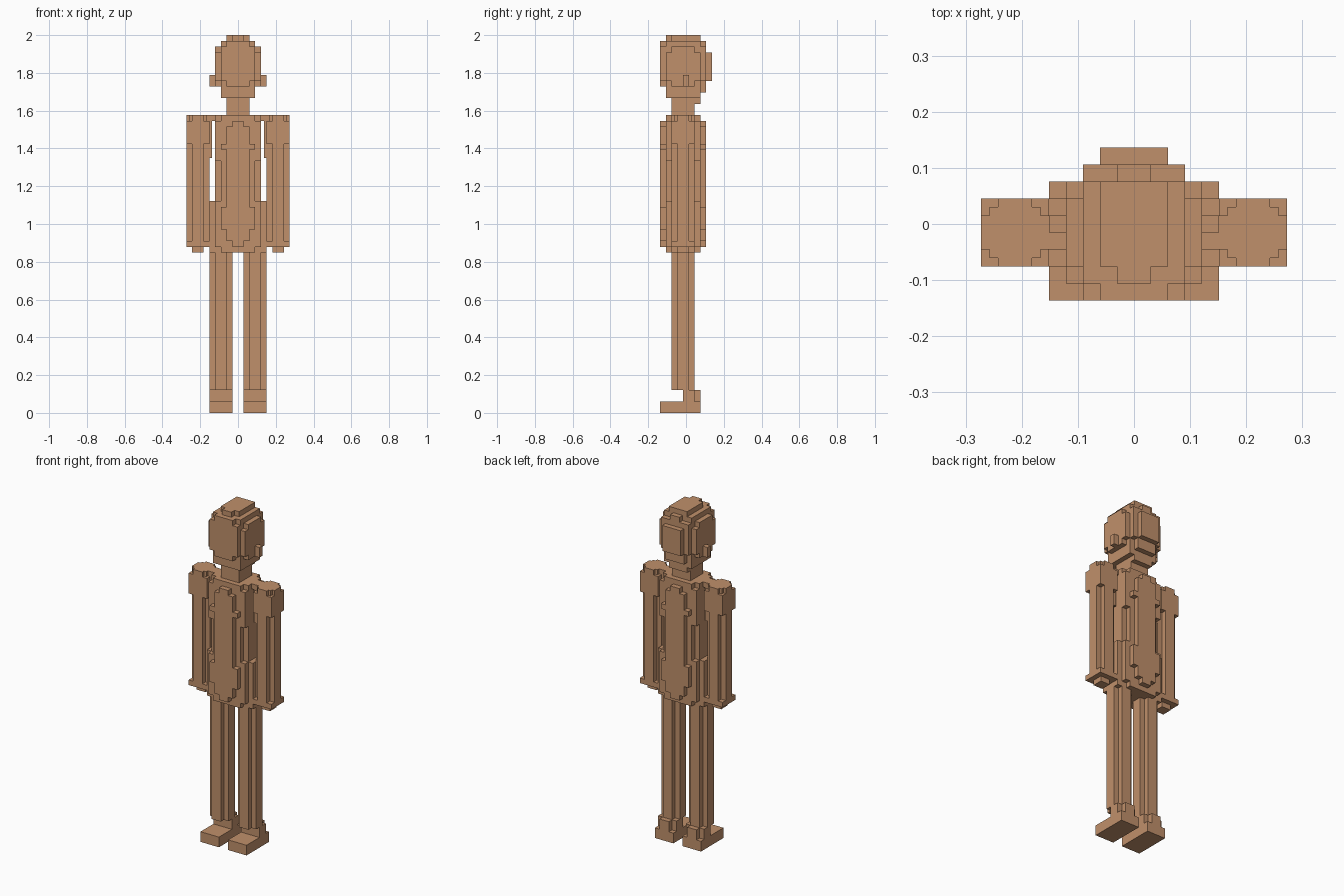
import bpy, bmesh, math
from mathutils import Vector

cube = bpy.data.objects.get("Cube")
if cube:
    bpy.data.objects.remove(cube, do_unlink=True)

V = 2 / 66          # one block; the figure is 66 blocks tall
H = V / 2           # half-block cells

skin = bpy.data.materials.new("tan_skin")
skin.use_nodes = True
COLOUR = (0.53, 0.28, 0.147, 1)
skin.diffuse_color = COLOUR
skin.node_tree.nodes["Principled BSDF"].inputs["Base Color"].default_value = COLOUR

# For each of the six directions: axis and sign
SIDES = [(a, s) for a in range(3) for s in (0, 1)]


def build(name, boxes):
    """Weld boxes (x0, x1, y0, y1, z0, z1), in blocks, into one clean shell."""
    cells = set()
    for b in boxes:
        x0, x1, y0, y1, z0, z1 = (round(c * 2) for c in b)
        cells.update((x, y, z) for x in range(x0, x1)
                     for y in range(y0, y1) for z in range(z0, z1))
    bm = bmesh.new()
    verts = {}

    def vert(p):
        if p not in verts:
            verts[p] = bm.verts.new((p[0] * H, (p[1] - 9) * H, p[2] * H))
        return verts[p]

    for c in cells:
        for axis, sign in SIDES:
            n = list(c)
            n[axis] += 1 if sign else -1
            if tuple(n) in cells:
                continue
            u, w = (axis + 1) % 3, (axis + 2) % 3
            ring = []
            for du, dw in ((0, 0), (1, 0), (1, 1), (0, 1)):
                p = list(c)
                p[axis] += sign
                p[u] += du
                p[w] += dw
                ring.append(vert(tuple(p)))
            bm.faces.new(ring if sign else ring[::-1])
    bmesh.ops.dissolve_limit(bm, angle_limit=math.radians(1),
                             verts=bm.verts[:], edges=bm.edges[:])
    mesh = bpy.data.meshes.new(name)
    bm.to_mesh(mesh)
    bm.free()
    mesh.materials.append(skin)
    obj = bpy.data.objects.new(name, mesh)
    bpy.context.collection.objects.link(obj)


def centred(rows):
    """Rows of (half width, y0, y1, z0, z1) symmetric about x = 0."""
    return [(-w, w, *rest) for w, *rest in rows]


def pair(name, boxes):
    """Build a left part and its mirrored right part."""
    build("left_" + name, boxes)
    build("right_" + name, [(-b[1], -b[0], *b[2:]) for b in boxes])


# Head: core, crown, face, cheeks, back of skull and jaw
build("head", centred([
    (3, 1, 7, 55, 65),
    (2, 2, 7, 65, 66), (1, 1, 2, 65, 66),
    (3, 0, 1, 58, 64), (2, 0, 1, 57, 65),
    (4, 1, 7, 58, 63), (4, 2, 6, 57, 64),
    (3, 7, 8, 58, 64), (1, 7, 8, 64, 65), (2, 7, 8, 56, 58),
    (2, 8, 9, 58, 63),
]))
pair("ear", [(4, 5, 4, 5, 57, 59)])
build("neck", centred([(2, 2, 6, 52, 55), (2, 6, 7, 54, 55)]))

# Torso: core, chest, hips, then raised front and back panels
torso = [
    (4, 2, 6, 28, 52), (3, 1, 7, 28, 52),
    (4, 1, 7, 44, 51), (4, 1, 7, 29, 37), (5, 2, 6, 28, 37),
]
for y in (0, 7):
    torso += [(1, y, y + 1, 29, 51), (2, y, y + 1, 30, 50),
              (3, y, y + 1, 46, 47), (3, y, y + 1, 32, 36)]
build("torso", centred(torso))

# Arms: rounded shoulder top, square shoulder, notched arm, hand
pair("arm", [
    (4, 9, 3, 5, 51, 52), (6, 8, 2, 6, 51, 52), (5.5, 8.5, 2.5, 5.5, 51, 52),
    (5, 9, 2, 6, 47, 51), (4.5, 5, 3, 5, 44.5, 51),
    (5, 9, 3, 5, 30, 47), (6, 8, 2, 6, 30, 47),
    (5, 9, 2, 6, 29, 30), (6, 8, 3, 5, 28, 29),
])

# Legs with notched corners
pair("leg", [(1, 5, 3, 5, 4, 28), (2, 4, 2, 6, 4, 28)])

# Feet with raised ankles
pair("foot", [(1, 5, 0, 7, 0, 2), (1, 5, 4, 6, 2, 4), (2, 4, 6, 7, 2, 4)])
